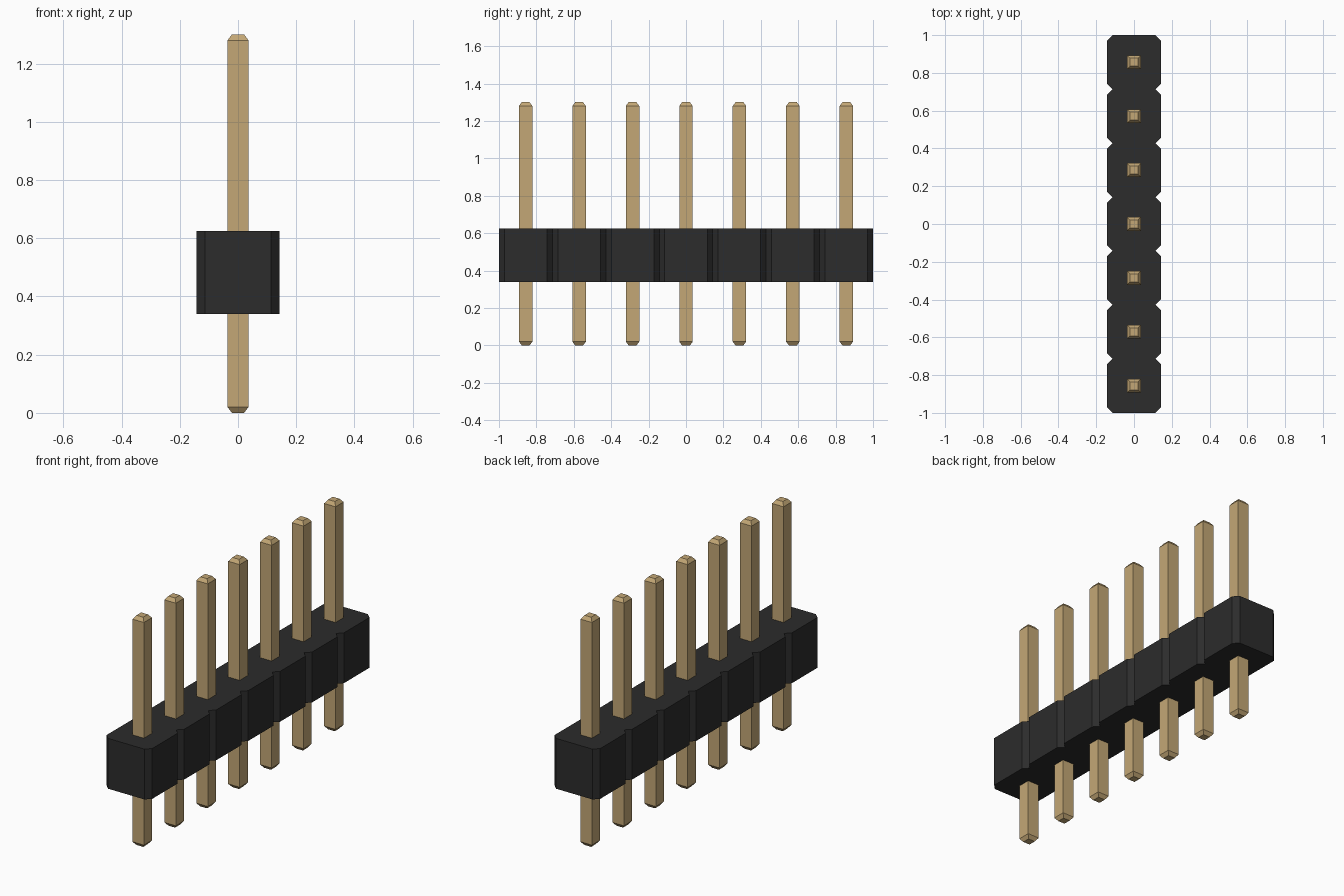
import bpy, bmesh

if "Cube" in bpy.data.objects:
    bpy.data.objects.remove(bpy.data.objects["Cube"])

COUNT = 7
PITCH = 2 / COUNT
HALF = PITCH / 2          # half width of one housing cell
CUT = 0.029               # corner chamfer of each cell
Z0, Z1 = 0.34, 0.625      # housing bottom and top
PIN_H, PIN_R, TIP_R, TIP_H = 1.30, 0.036, 0.021, 0.02


def material(name, color):
    mat = bpy.data.materials.new(name)
    mat.diffuse_color = color
    mat.use_nodes = True
    mat.node_tree.nodes["Principled BSDF"].inputs["Base Color"].default_value = mat.diffuse_color
    return mat


def add_object(name, bm, mat):
    bmesh.ops.recalc_face_normals(bm, faces=bm.faces[:])
    mesh = bpy.data.meshes.new(name)
    bm.to_mesh(mesh)
    bm.free()
    mesh.materials.append(mat)
    obj = bpy.data.objects.new(name, mesh)
    bpy.context.collection.objects.link(obj)
    return obj


black = material("black_plastic", (0.025, 0.025, 0.025, 1))
gold = material("gold_metal", (0.55, 0.39, 0.18, 1))

# Housing: notched outline, one side then its mirror, extruded upward
side = []
for i in range(COUNT):
    y = -1 + i * PITCH
    side += [(HALF - CUT, y), (HALF, y + CUT), (HALF, y + PITCH - CUT)]
side.append((HALF - CUT, 1))
outline = side + [(-x, y) for x, y in reversed(side)]

bm = bmesh.new()
base = bm.faces.new([bm.verts.new((x, y, Z0)) for x, y in outline])
top = bmesh.ops.extrude_face_region(bm, geom=[base], use_keep_orig=True)
bmesh.ops.translate(bm, vec=(0, 0, Z1 - Z0),
                    verts=[g for g in top["geom"] if isinstance(g, bmesh.types.BMVert)])
add_object("housing", bm, black)

# Pins: square bars with tapered tips at both ends
for i in range(COUNT):
    y = (i - (COUNT - 1) / 2) * PITCH
    bm = bmesh.new()
    rings = []
    for r, z in ((TIP_R, 0), (PIN_R, TIP_H), (PIN_R, PIN_H - TIP_H), (TIP_R, PIN_H)):
        rings.append([bm.verts.new((sx * r, sy * r, z))
                      for sx, sy in ((-1, -1), (1, -1), (1, 1), (-1, 1))])
    for lo, hi in zip(rings, rings[1:]):
        for k in range(4):
            n = (k + 1) % 4
            bm.faces.new((lo[k], lo[n], hi[n], hi[k]))
    bm.faces.new(rings[0])
    bm.faces.new(rings[-1])
    add_object(f"pin_{i + 1}", bm, gold).location.y = y
